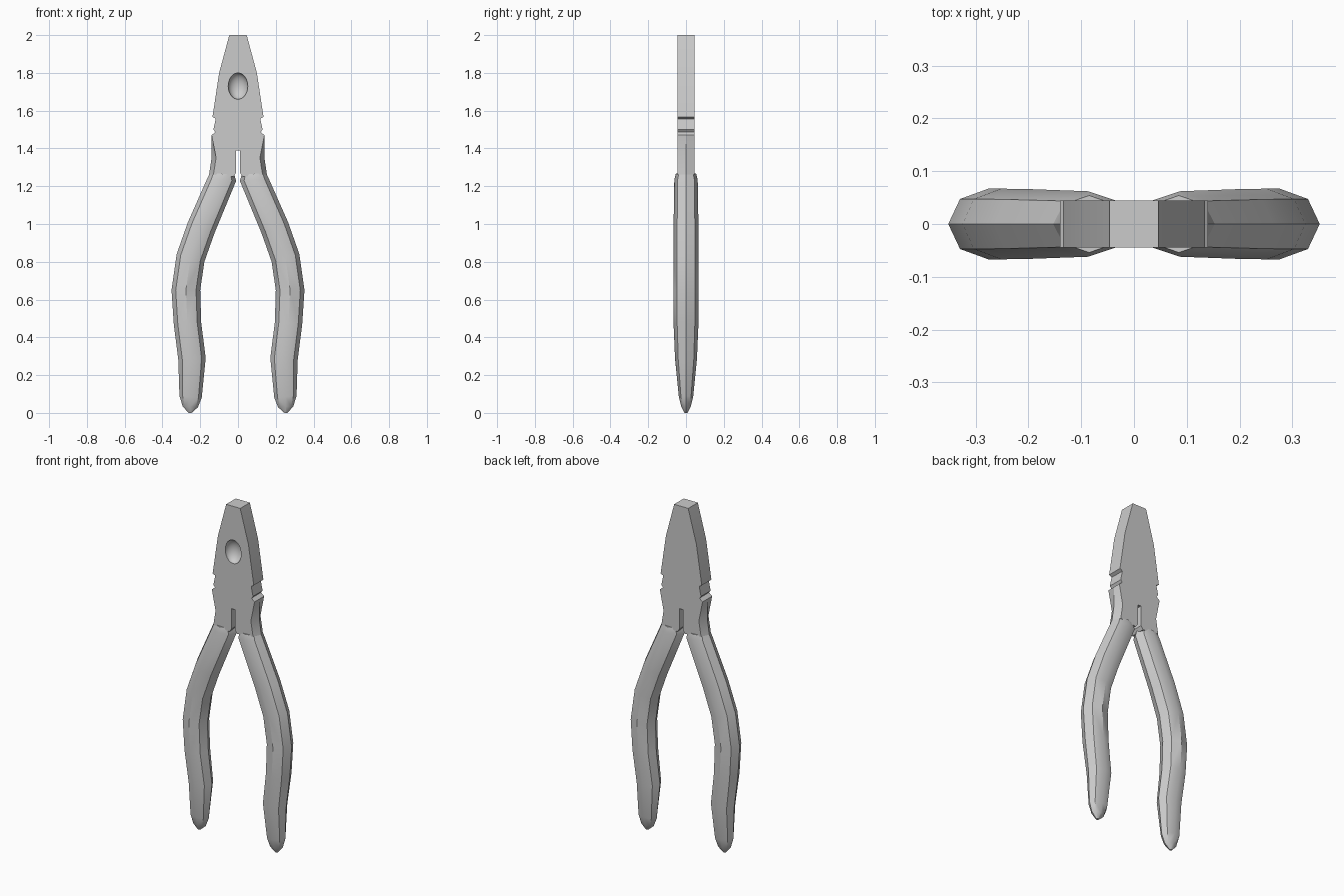
import bpy, bmesh, math

if "Cube" in bpy.data.objects:
    bpy.data.objects.remove(bpy.data.objects["Cube"])

steel = bpy.data.materials.new("plain grey")
steel.diffuse_color = (0.6, 0.6, 0.6, 1)
steel.use_nodes = True
steel.node_tree.nodes["Principled BSDF"].inputs["Base Color"].default_value = steel.diffuse_color


def loft(name, rings):
    """Skin a list of equal closed rings and cap both ends."""
    bm = bmesh.new()
    loops = [[bm.verts.new(p) for p in ring] for ring in rings]
    n = len(loops[0])
    for a, b in zip(loops, loops[1:]):
        for i in range(n):
            j = (i + 1) % n
            bm.faces.new((a[i], a[j], b[j], b[i]))
    bm.faces.new(loops[0])
    bm.faces.new(loops[-1])
    bmesh.ops.recalc_face_normals(bm, faces=bm.faces[:])
    me = bpy.data.meshes.new(name)
    bm.to_mesh(me)
    bm.free()
    me.materials.append(steel)
    ob = bpy.data.objects.new(name, me)
    bpy.context.collection.objects.link(ob)
    return ob


def smooth(ob, degrees):
    bpy.ops.object.select_all(action='DESELECT')
    ob.select_set(True)
    bpy.context.view_layer.objects.active = ob
    bpy.ops.object.shade_smooth_by_angle(angle=math.radians(degrees))


# Jaw head: right half outline (x on the flat face, x on the mid ridge, z)
half = [
    (0.046, 0.046, 2.0), (0.10, 0.10, 1.8), (0.135, 0.135, 1.567),
    (0.118, 0.118, 1.557), (0.130, 0.130, 1.50), (0.120, 0.120, 1.487),
    (0.140, 0.140, 1.47), (0.116, 0.140, 1.35), (0.130, 0.153, 1.262),
    (0.025, 0.025, 1.25), (0.011, 0.011, 1.27), (0.011, 0.011, 1.39),
]


def outline(y, k):
    right = [(p[k], y, p[2]) for p in half]
    return right + [(-x, y, z) for x, y, z in reversed(right)]


head = loft("jaw_head", [outline(-0.045, 0), outline(0, 1), outline(0.045, 0)])

# Pivot dimple sunk into the front face only
bpy.ops.mesh.primitive_uv_sphere_add(segments=32, ring_count=16, radius=1,
                                     location=(0, -0.046, 1.73))
cutter = bpy.context.object
cutter.name = "dimple_cutter"
cutter.scale = (0.052, 0.045, 0.07)
cutter.hide_render = True
cutter.data.materials.append(steel)
mod = head.modifiers.new("dimple", 'BOOLEAN')
mod.operation = 'DIFFERENCE'
mod.solver = 'EXACT'
mod.object = cutter
bpy.context.view_layer.objects.active = head
bpy.ops.object.modifier_apply(modifier=mod.name)
bpy.data.objects.remove(cutter)
smooth(head, 25)

# Handles: octagonal sections (outer x, z, inner x, z, half depth)
stations = [
    (0.150, 1.268, 0.020, 1.264, 0.054),
    (0.163, 1.240, 0.010, 1.228, 0.062),
    (0.265, 1.010, 0.125, 0.950, 0.066),
    (0.325, 0.840, 0.178, 0.800, 0.067),
    (0.352, 0.650, 0.200, 0.650, 0.067),
    (0.340, 0.470, 0.195, 0.480, 0.066),
    (0.316, 0.280, 0.171, 0.290, 0.058),
    (0.310, 0.090, 0.192, 0.080, 0.038),
    (0.293, 0.035, 0.212, 0.030, 0.025),
    (0.262, 0.000, 0.246, 0.000, 0.008),
]


def section(s, xo, zo, xi, zi, h):
    ring = []
    for i in range(8):
        a = math.tau * i / 8
        c = math.cos(a) / 2
        ring.append((s * ((xo + xi) / 2 + (xo - xi) * c), h * math.sin(a),
                     (zo + zi) / 2 + (zo - zi) * c))
    return ring


for side, s in (("right", 1), ("left", -1)):
    smooth(loft(side + "_handle", [section(s, *st) for st in stations]), 40)
